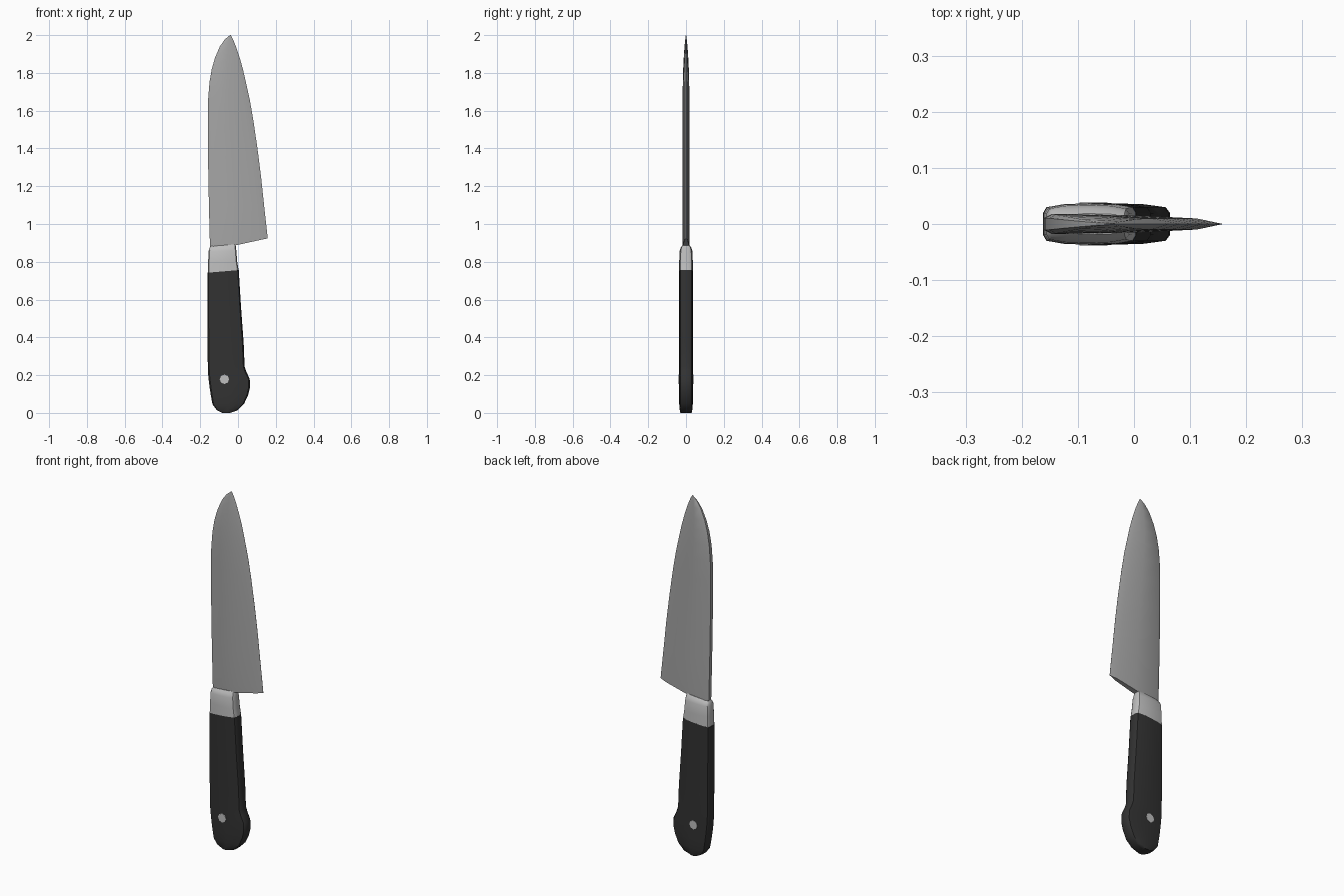
import bpy, bmesh, math


def material(name, rgb):
    m = bpy.data.materials.new(name)
    m.diffuse_color = (*rgb, 1)
    return m


STEEL = material("blade steel", (0.38, 0.38, 0.38))
BRIGHT = material("bright steel", (0.52, 0.52, 0.52))
BLACK = material("black handle", (0.032, 0.032, 0.032))


def smooth(ob, angle):
    bpy.ops.object.select_all(action='DESELECT')
    ob.select_set(True)
    bpy.context.view_layer.objects.active = ob
    bpy.ops.object.shade_smooth_by_angle(angle=math.radians(angle))


def loft(name, sections, shape, mat, angle):
    """Sections are (left x, left z, right x, right z, half thickness).
    Shape is the front half of the cross-section as (across, thickness)."""
    bm = bmesh.new()
    ring = [(u, -v) for u, v in shape] + [(u, v) for u, v in reversed(shape)]
    rows = [[bm.verts.new((xl + (xr - xl) * u, t * v, zl + (zr - zl) * u))
             for u, v in ring] for xl, zl, xr, zr, t in sections]
    n = len(ring)
    for a, b in zip(rows, rows[1:]):
        for i in range(n):
            j = (i + 1) % n
            bm.faces.new((a[i], a[j], b[j], b[i]))
    bm.faces.new(rows[0][::-1])
    bm.faces.new(rows[-1])
    bmesh.ops.remove_doubles(bm, verts=bm.verts, dist=0.0002)
    bmesh.ops.recalc_face_normals(bm, faces=bm.faces)
    me = bpy.data.meshes.new(name)
    bm.to_mesh(me)
    bm.free()
    me.materials.append(mat)
    ob = bpy.data.objects.new(name, me)
    bpy.context.collection.objects.link(ob)
    smooth(ob, angle)
    return ob


# Blade: slanted heel, straight spine, curved tip, ground edge
loft("blade", [
    (-0.147, 0.858, 0.157, 0.924, 0.017),
    (-0.149, 0.90, 0.154, 0.955, 0.018),
    (-0.154, 1.10, 0.138, 1.10, 0.018),
    (-0.157, 1.25, 0.122, 1.25, 0.018),
    (-0.159, 1.40, 0.103, 1.40, 0.018),
    (-0.160, 1.55, 0.081, 1.55, 0.018),
    (-0.158, 1.66, 0.062, 1.66, 0.018),
    (-0.151, 1.75, 0.042, 1.75, 0.017),
    (-0.139, 1.82, 0.026, 1.82, 0.015),
    (-0.122, 1.88, 0.009, 1.88, 0.012),
    (-0.096, 1.94, -0.011, 1.94, 0.008),
    (-0.070, 1.977, -0.026, 1.977, 0.004),
    (-0.042, 2.00, -0.038, 2.00, 0.001),
], [(0, 0.6), (0.06, 1), (0.5, 0.85), (0.86, 0.55), (1, 0.02)], STEEL, 40)

# Rounded slab section shared by bolster and handle
SLAB = [(0, 0.55), (0.035, 0.83), (0.22, 0.98), (0.5, 1.03),
        (0.78, 0.98), (0.965, 0.83), (1, 0.55)]

# Bolster: narrows into the blade
loft("bolster", [
    (-0.160, 0.742, 0.003, 0.756, 0.036),
    (-0.158, 0.80, -0.004, 0.80, 0.035),
    (-0.156, 0.855, -0.009, 0.86, 0.033),
    (-0.152, 0.872, -0.011, 0.878, 0.027),
    (-0.147, 0.882, -0.013, 0.892, 0.018),
], SLAB, BRIGHT, 40)

# Handle: gentle taper with a hooked butt
loft("handle", [
    (-0.082, 0.0, -0.042, 0.0, 0.029),
    (-0.112, 0.015, -0.003, 0.013, 0.032),
    (-0.135, 0.045, 0.032, 0.048, 0.035),
    (-0.145, 0.10, 0.054, 0.095, 0.036),
    (-0.151, 0.14, 0.064, 0.135, 0.036),
    (-0.157, 0.19, 0.062, 0.18, 0.036),
    (-0.159, 0.225, 0.044, 0.218, 0.036),
    (-0.160, 0.25, 0.035, 0.245, 0.036),
    (-0.161, 0.38, 0.030, 0.37, 0.036),
    (-0.162, 0.56, 0.016, 0.56, 0.036),
    (-0.162, 0.742, 0.004, 0.756, 0.036),
], SLAB, BLACK, 45)

# Rivet: runs through the butt, nearly flush on both sides
bpy.ops.mesh.primitive_cylinder_add(vertices=8, radius=0.025, depth=0.077,
                                    location=(-0.072, 0, 0.178),
                                    rotation=(math.pi / 2, 0, 0))
rivet = bpy.context.object
rivet.name = "rivet"
rivet.data.materials.append(BRIGHT)
smooth(rivet, 50)
